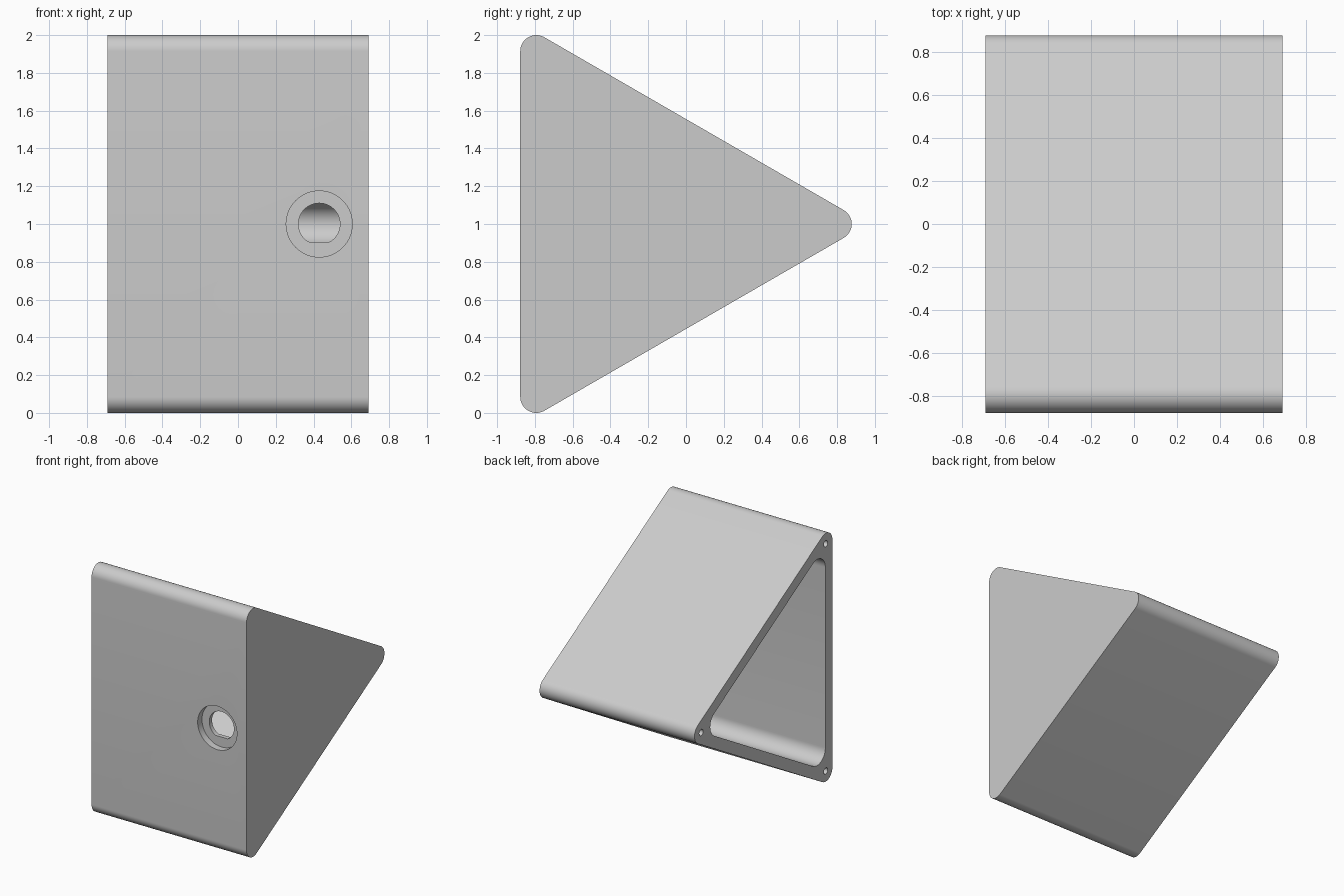
import bpy, bmesh, math
from mathutils import Vector

cube = bpy.data.objects.get("Cube")
if cube:
    bpy.data.objects.remove(cube, do_unlink=True)

grey = bpy.data.materials.new("light_grey")
grey.use_nodes = True
colour = (0.6, 0.6, 0.6, 1)
grey.diffuse_color = colour
grey.node_tree.nodes["Principled BSDF"].inputs["Base Color"].default_value = colour

HALF = 0.69      # half width along x
R = 0.085        # outer corner radius
WALL = 0.09
INNER_R = 0.105  # cavity corner radius
CENTRE_Y = -0.8775 + R + (2 - 2 * R) * math.sqrt(3) / 6


def corners(reach):
    """Corner centres (y, z) of the equilateral section."""
    return [(CENTRE_Y + reach * math.cos(a), 1 + reach * math.sin(a))
            for a in (0, math.tau / 3, 2 * math.tau / 3)]


def rounded_triangle(reach, radius, steps=16):
    points = []
    for i, (y, z) in enumerate(corners(reach)):
        for s in range(steps + 1):
            a = math.tau / 3 * (i - 0.5 + s / steps)
            points.append((y + radius * math.cos(a), z + radius * math.sin(a)))
    return points


def circle(u, v, radius, count):
    return [(u + radius * math.cos(math.tau * i / count),
             v + radius * math.sin(math.tau * i / count)) for i in range(count)]


def prism(name, outline, start, end, axis="x"):
    """Extrude a closed 2D outline along x (yz outline) or y (xz outline)."""
    bm = bmesh.new()
    place = (lambda u, v: (start, u, v)) if axis == "x" else (lambda u, v: (u, start, v))
    face = bm.faces.new([bm.verts.new(place(u, v)) for u, v in outline])
    step = Vector((end - start, 0, 0)) if axis == "x" else Vector((0, end - start, 0))
    made = bmesh.ops.extrude_face_region(bm, geom=[face])["geom"]
    bmesh.ops.translate(bm, vec=step, verts=[g for g in made if isinstance(g, bmesh.types.BMVert)])
    bmesh.ops.recalc_face_normals(bm, faces=bm.faces)
    mesh = bpy.data.meshes.new(name)
    bm.to_mesh(mesh)
    bm.free()
    mesh.materials.append(grey)
    obj = bpy.data.objects.new(name, mesh)
    bpy.context.collection.objects.link(obj)
    return obj


# Rounded triangular housing
reach = (2 - 2 * R) / math.sqrt(3)
housing = prism("housing", rounded_triangle(reach, R), -HALF, HALF)

# Cavity, open on one end
inner_reach = reach + 2 * (R - WALL - INNER_R)
cutters = [prism("cavity_cutter", rounded_triangle(inner_reach, INNER_R), -HALF - 0.1, HALF - WALL)]

# Screw holes at the corners of the open rim
for y, z in corners(reach):
    cutters.append(prism("screw_hole_cutter", circle(y, z, 0.025, 24), -HALF - 0.1, -HALF + 0.3))

# Round recess and flat-bottomed hole in the front wall
front = -0.8775
cutters.append(prism("recess_cutter", circle(0.43, 1, 0.175, 64), front - 0.1, front + 0.055, "y"))
d_outline = [(x, max(z, 0.905)) for x, z in circle(0.43, 1, 0.11, 64)]
cutters.append(prism("socket_hole_cutter", d_outline, front - 0.1, front + 0.2, "y"))

# Apply the cuts, then drop the cutters
bpy.ops.object.select_all(action="DESELECT")
housing.select_set(True)
bpy.context.view_layer.objects.active = housing
for cutter in cutters:
    cutter.hide_render = True
    cut = housing.modifiers.new(cutter.name, "BOOLEAN")
    cut.operation = "DIFFERENCE"
    cut.solver = "EXACT"
    cut.object = cutter
    bpy.ops.object.modifier_apply(modifier=cut.name)
    bpy.data.objects.remove(cutter, do_unlink=True)

bpy.ops.object.shade_smooth_by_angle(angle=math.radians(30))
